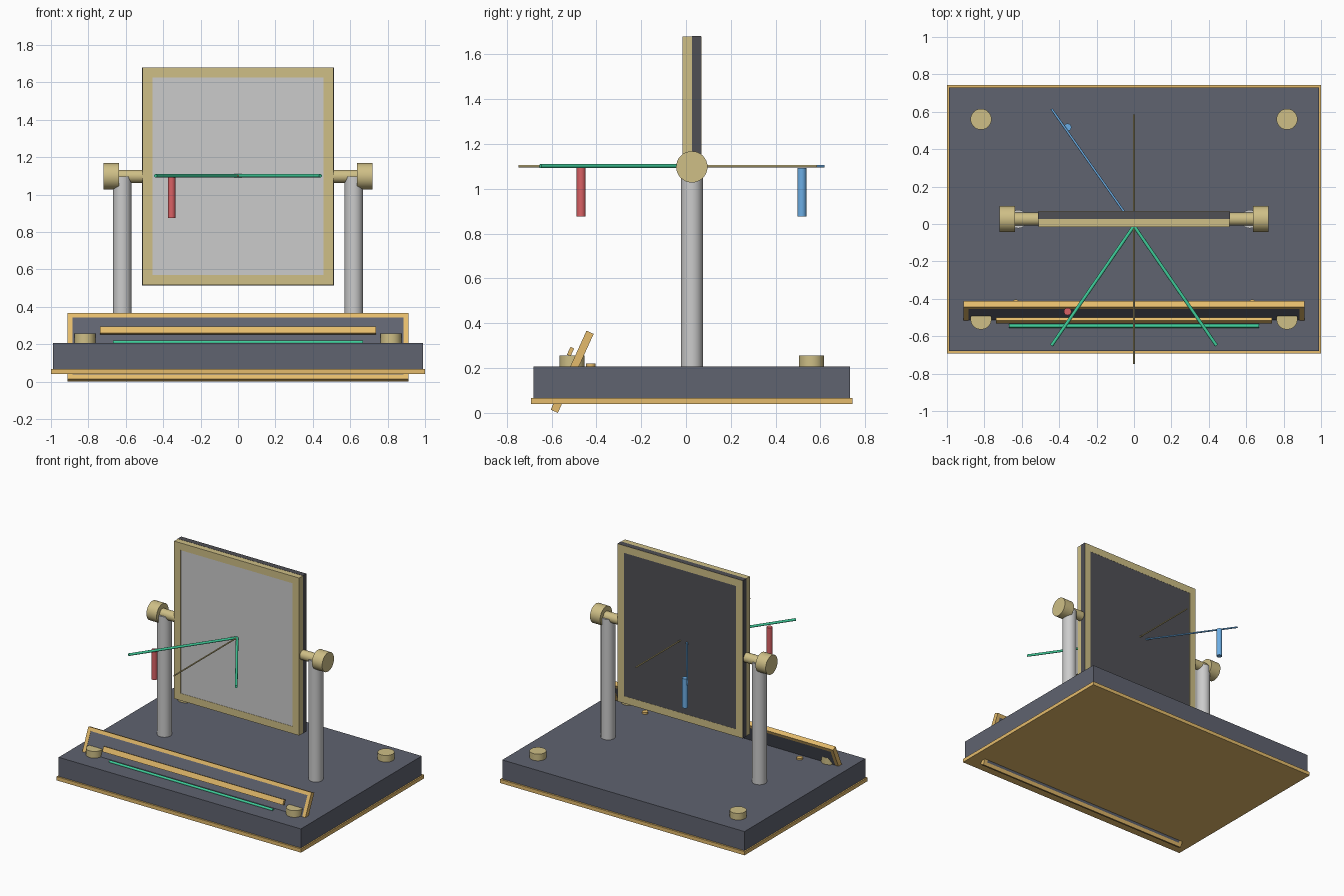
import bpy, math
from mathutils import Vector, Matrix

if "Cube" in bpy.data.objects:
    bpy.data.objects.remove(bpy.data.objects["Cube"])


def mat(name, r, g, b):
    m = bpy.data.materials.new(name)
    m.diffuse_color = (r, g, b, 1)
    m.use_nodes = True
    m.node_tree.nodes["Principled BSDF"].inputs["Base Color"].default_value = m.diffuse_color
    return m


SLATE = mat("slate", 0.115, 0.125, 0.16)
DARK = mat("dark_backing", 0.08, 0.08, 0.09)
GOLD = mat("gold", 0.78, 0.50, 0.15)
BRASS = mat("brass", 0.62, 0.52, 0.24)
STEEL = mat("steel", 0.75, 0.75, 0.78)
GLASS = mat("mirror_glass", 0.72, 0.73, 0.75)
GREEN = mat("green", 0.05, 0.60, 0.32)
BLUE = mat("blue", 0.15, 0.42, 0.78)
RED = mat("red", 0.70, 0.12, 0.13)


def box(name, lo, hi, material, matrix=Matrix()):
    """Box between two corners, optionally placed by a matrix."""
    lo, hi = Vector(lo), Vector(hi)
    bpy.ops.mesh.primitive_cube_add(size=1)
    o = bpy.context.object
    o.name = name
    o.data.transform(matrix @ Matrix.Translation((lo + hi) / 2) @ Matrix.Diagonal((*(hi - lo), 1)))
    o.data.materials.append(material)
    return o


def rod(name, a, b, radius, material, sides=32):
    """Cylinder between two points."""
    a, b = Vector(a), Vector(b)
    d = b - a
    bpy.ops.mesh.primitive_cylinder_add(vertices=sides, radius=radius, depth=d.length, location=(a + b) / 2)
    o = bpy.context.object
    o.name = name
    o.rotation_euler = d.to_track_quat('Z', 'Y').to_euler()
    o.data.materials.append(material)
    bpy.ops.object.shade_smooth_by_angle(angle=math.radians(40))
    return o


def rim(name, x, z0, z1, y0, y1, w, material, matrix=Matrix()):
    """Four rails around a rectangle in the xz plane."""
    box(name + "_top", (-x, y0, z1 - w), (x, y1, z1), material, matrix)
    box(name + "_bottom", (-x, y0, z0), (x, y1, z0 + w), material, matrix)
    for s, side in ((-1, "left"), (1, "right")):
        xs = sorted((s * x, s * (x - w)))
        box(f"{name}_{side}", (xs[0], y0, z0 + w), (xs[1], y1, z1 - w), material, matrix)


YC, TOP, AXIS = 0.026, 0.208, 1.098

# base slab and its gold skirt
box("base", (-0.99, -0.68, 0.041), (0.99, 0.731, TOP), SLATE)
box("base_trim", (-1, -0.692, 0.04), (1, 0.744, 0.067), GOLD)

# posts, pivots, clamp knobs and base studs
for s, side in ((-1, "left"), (1, "right")):
    rod(f"post_{side}", (s * 0.619, YC, TOP), (s * 0.619, YC, AXIS), 0.049, STEEL)
    rod(f"pivot_{side}", (s * 0.66, YC, AXIS), (s * 0.50, YC, AXIS), 0.035, BRASS)
    rod(f"clamp_knob_{side}", (s * 0.635, YC, AXIS), (s * 0.718, YC, AXIS), 0.07, BRASS)
    for y, end in ((-0.508, "front"), (0.56, "back")):
        rod(f"stud_{end}_{side}", (s * 0.818, y, TOP), (s * 0.818, y, 0.257), 0.056, BRASS)
    rod(f"small_screw_{side}", (s * 0.632, -0.425, TOP), (s * 0.632, -0.425, 0.221), 0.021, GOLD)

# mirror panel
rim("mirror_frame", 0.511, 0.516, 1.68, -0.016, 0.069, 0.053, BRASS)
box("mirror_glass", (-0.459, -0.014, 0.568), (0.459, 0.027, 1.628), GLASS)
box("mirror_backing", (-0.512, 0.027, 0.515), (0.512, 0.068, 1.681), DARK)

# light rays, normal line and the two marker pins
for s, name in ((-1, "incoming_ray"), (1, "outgoing_ray")):
    rod(name, (0, -0.01, AXIS + 0.003), (s * 0.441, -0.65, AXIS + 0.003), 0.009, GREEN, 16)
rod("virtual_ray", (0, -0.01, AXIS + 0.003), (-0.441, 0.615, AXIS + 0.003), 0.006, BLUE, 16)
rod("normal_line", (0, -0.748, AXIS + 0.003), (0, 0.585, AXIS + 0.003), 0.005, BRASS, 12)
rod("object_pin", (-0.355, -0.468, 0.876), (-0.355, -0.468, 1.093), 0.02, RED)
rod("image_pin", (-0.355, 0.517, 0.876), (-0.355, 0.517, 1.093), 0.02, BLUE)

# leaning plaque with gold rim and raised bar
lean = Matrix.Translation((0, -0.508, 0.1835)) @ Matrix.Rotation(math.radians(-24.4), 4, 'X')
rim("plaque_rim", 0.912, -0.1935, 0.1935, -0.0175, 0.0175, 0.026, GOLD, lean)
box("plaque_panel", (-0.887, -0.0155, -0.168), (0.887, 0.0165, 0.168), SLATE, lean)
box("plaque_bar", (-0.738, -0.053, 0.06), (0.738, -0.035, 0.098), GOLD, lean)

# green strip lying on the base
rod("green_strip", (-0.668, -0.545, TOP + 0.003), (0.668, -0.545, TOP + 0.003), 0.01, GREEN, 16)
